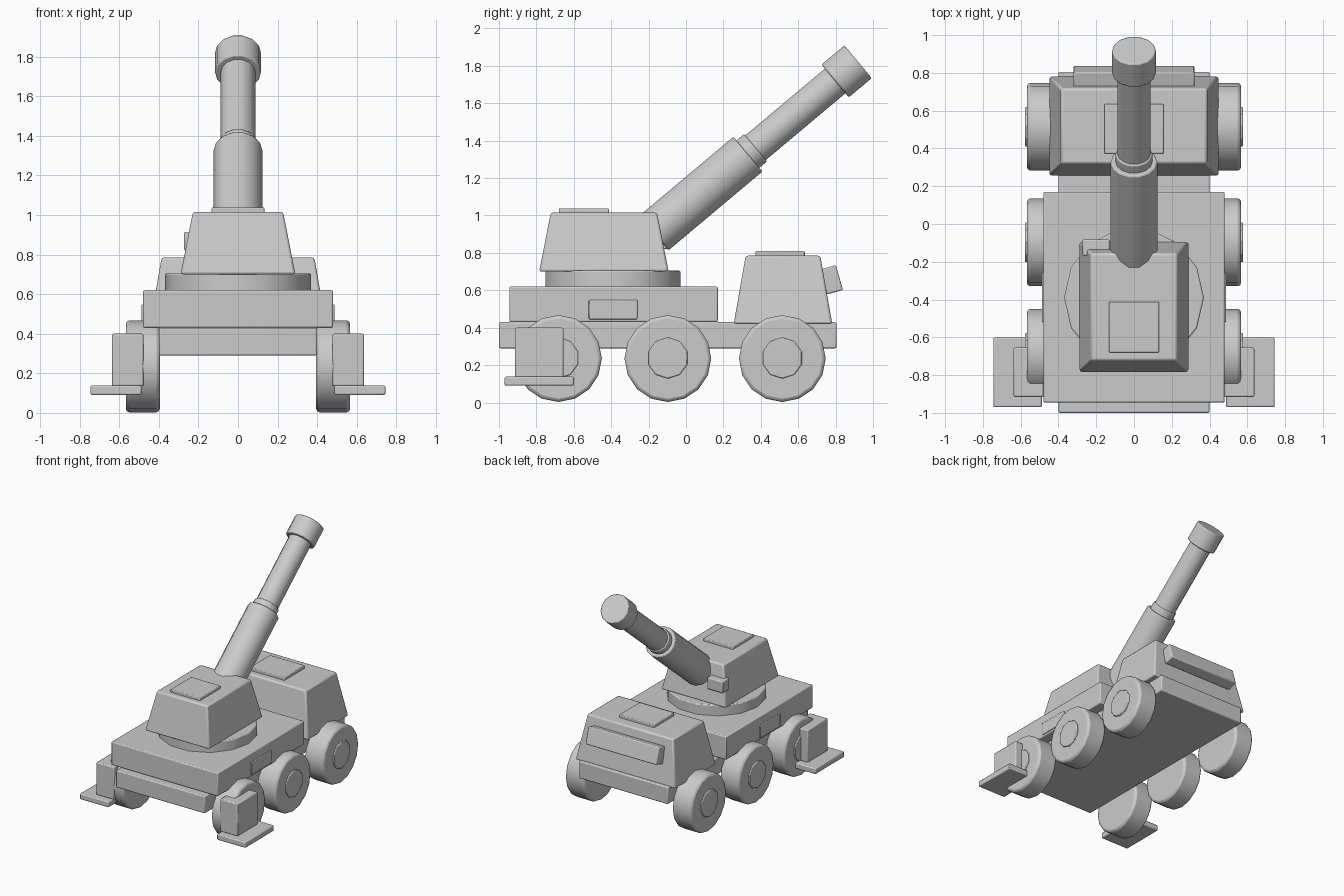
import bpy, bmesh, math
from mathutils import Vector, Matrix

if "Cube" in bpy.data.objects:
    bpy.data.objects.remove(bpy.data.objects["Cube"])

grey = bpy.data.materials.new("light_grey")
grey.diffuse_color = (0.6, 0.6, 0.6, 1)
grey.use_nodes = True
grey.node_tree.nodes["Principled BSDF"].inputs["Base Color"].default_value = grey.diffuse_color


def finish(name, bm, bevel):
    """Turn a bmesh into a softly bevelled, angle-smoothed object."""
    bmesh.ops.recalc_face_normals(bm, faces=bm.faces)
    me = bpy.data.meshes.new(name)
    bm.to_mesh(me)
    bm.free()
    me.materials.append(grey)
    ob = bpy.data.objects.new(name, me)
    bpy.context.collection.objects.link(ob)
    if bevel:
        mod = ob.modifiers.new("edge_bevel", 'BEVEL')
        mod.width = bevel
        mod.segments = 2
        mod.limit_method = 'ANGLE'
        mod.angle_limit = math.radians(40)
    bpy.ops.object.select_all(action='DESELECT')
    ob.select_set(True)
    bpy.context.view_layer.objects.active = ob
    bpy.ops.object.shade_smooth_by_angle(angle=math.radians(30))
    return ob


def box(name, x, y, z, bevel=0.008, taper=0.0, tilt=0.0):
    """Box from (min, max) ranges; taper pulls in the top, tilt turns about x."""
    bm = bmesh.new()
    bmesh.ops.create_cube(bm, size=1)
    size = Vector((x[1] - x[0], y[1] - y[0], z[1] - z[0]))
    mid = Vector((x[0] + x[1], y[0] + y[1], z[0] + z[1])) / 2
    for v in bm.verts:
        top = v.co.z > 0
        v.co *= size
        if top:
            v.co.x -= math.copysign(taper, v.co.x)
            v.co.y -= math.copysign(taper, v.co.y)
    bm.transform(Matrix.Translation(mid) @ Matrix.Rotation(tilt, 4, 'X'))
    return finish(name, bm, bevel)


def cylinder(name, start, end, radius, sides, bevel=0.008):
    """Cylinder between two points."""
    a, b = Vector(start), Vector(end)
    d = b - a
    bm = bmesh.new()
    bmesh.ops.create_cone(bm, cap_ends=True, segments=sides,
                          radius1=radius, radius2=radius, depth=d.length)
    rot = Vector((0, 0, 1)).rotation_difference(d).to_matrix().to_4x4()
    # start the polygon with a corner on the y axis
    bm.transform(Matrix.Translation((a + b) / 2) @ rot @ Matrix.Rotation(math.pi / 2, 4, 'Z'))
    return finish(name, bm, bevel)


# Hull
box("chassis", (-0.40, 0.40), (-1.0, 0.805), (0.29, 0.43))
box("deck", (-0.48, 0.48), (-0.945, 0.17), (0.43, 0.62))

# Cab with roof hatch and sloped visor
box("cab", (-0.45, 0.45), (0.255, 0.782), (0.42, 0.785), 0.012, taper=0.064)
box("cab_hatch", (-0.157, 0.157), (0.372, 0.635), (0.775, 0.81), 0.006)
box("cab_visor", (-0.32, 0.32), (0.732, 0.822), (0.587, 0.725), tilt=math.radians(16))

# Turret
cylinder("turret_ring", (0, -0.39, 0.61), (0, -0.39, 0.705), 0.37, 14)
box("turret", (-0.29, 0.29), (-0.785, -0.093), (0.70, 1.015), 0.012, taper=0.062)
box("turret_hatch", (-0.133, 0.133), (-0.68, -0.412), (1.005, 1.038), 0.006)
box("turret_sight", (-0.272, -0.13), (-0.17, -0.082), (0.82, 0.915))

# Raised gun, laid out by distance back from the muzzle
muzzle = Vector((0, 0.92, 1.822))
aim = Vector((0, math.cos(math.radians(40)), math.sin(math.radians(40))))
for name, near, far, radius in (("gun_muzzle", 0.0, 0.16, 0.117),
                                ("gun_barrel", 0.1, 0.9, 0.088),
                                ("gun_collar", 0.715, 0.8, 0.098),
                                ("gun_sleeve", 0.769, 1.425, 0.124)):
    cylinder(name, muzzle - aim * far, muzzle - aim * near, radius, 14)

# Mirrored running gear and side fittings
for side, s in (("left", -1), ("right", 1)):
    for i, y in enumerate((-0.682, -0.097, 0.515)):
        cylinder(f"wheel_{side}_{i + 1}", (s * 0.395, y, 0.235), (s * 0.567, y, 0.235), 0.232, 16, 0.018)
        cylinder(f"hub_{side}_{i + 1}", (s * 0.50, y, 0.238), (s * 0.578, y, 0.238), 0.11, 10, 0.006)

    def span(a, b):
        return tuple(sorted((s * a, s * b)))
    box(f"outrigger_{side}", span(0.478, 0.637), (-0.915, -0.655), (0.135, 0.40))
    box(f"outrigger_pad_{side}", span(0.488, 0.745), (-0.97, -0.60), (0.09, 0.138))
    box(f"side_panel_{side}", span(0.46, 0.487), (-0.52, -0.26), (0.445, 0.548), 0.005)
